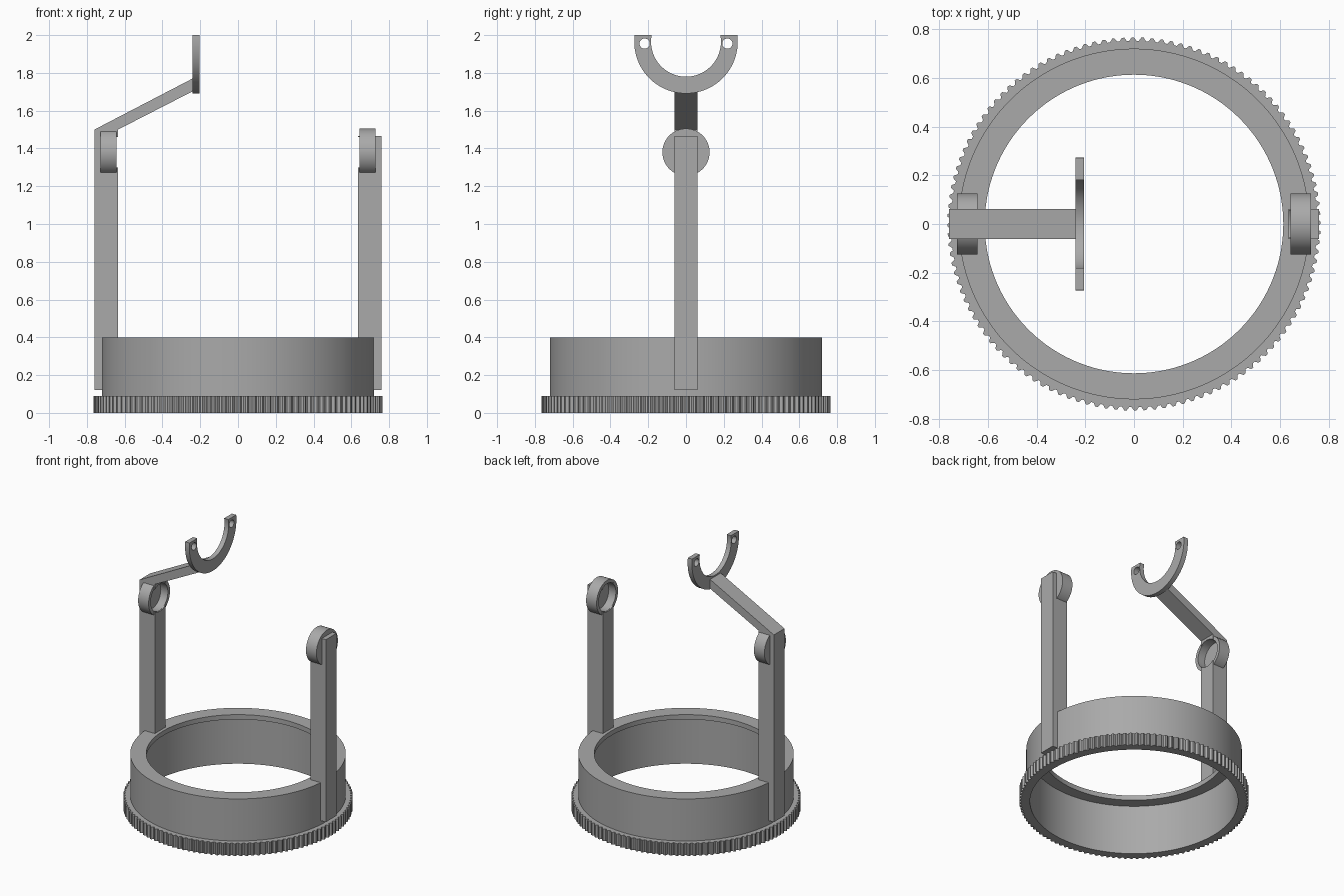
import bpy, bmesh, math
from mathutils import Matrix, Vector

if "Cube" in bpy.data.objects:
    bpy.data.objects.remove(bpy.data.objects["Cube"], do_unlink=True)

GREY = (0.4, 0.4, 0.4, 1)
grey = bpy.data.materials.new("plain_grey")
grey.use_nodes = True
grey.diffuse_color = GREY
grey.node_tree.nodes["Principled BSDF"].inputs["Base Color"].default_value = GREY

HALF = 0.062          # half width of posts and arm
CUP_Z = 1.38          # height of the cup axis
CUP_R, BORE_R = 0.125, 0.1


def finish(name, bm):
    bmesh.ops.remove_doubles(bm, verts=bm.verts, dist=1e-5)
    bmesh.ops.recalc_face_normals(bm, faces=bm.faces)
    mesh = bpy.data.meshes.new(name)
    bm.to_mesh(mesh)
    bm.free()
    mesh.materials.append(grey)
    obj = bpy.data.objects.new(name, mesh)
    bpy.context.collection.objects.link(obj)
    return obj


def activate(obj):
    bpy.ops.object.select_all(action='DESELECT')
    obj.select_set(True)
    bpy.context.view_layer.objects.active = obj


def smooth(obj):
    activate(obj)
    bpy.ops.object.shade_smooth_by_angle(angle=math.radians(30))


def lathe(name, profile, steps, closed=True, tooth=0, matrix=Matrix()):
    """Revolve (radius, height) points; tooth raises the widest radius on alternate pairs."""
    bm = bmesh.new()
    widest = max(r for r, h in profile)
    rings = []
    for i in range(steps):
        a = 2 * math.pi * i / steps
        ring = []
        for r, h in profile:
            if r == widest and i % 4 < 2:
                r += tooth
            ring.append(bm.verts.new(matrix @ Vector((r * math.cos(a), r * math.sin(a), h))))
        rings.append(ring)
    count = len(profile)
    for i, ring in enumerate(rings):
        after = rings[(i + 1) % steps]
        for j in range(count if closed else count - 1):
            k = (j + 1) % count
            bm.faces.new((ring[j], after[j], after[k], ring[k]))
    return finish(name, bm)


def prism(name, outline, place, start, end):
    """Extrude a flat outline; place(u, v, w) gives the 3D point."""
    bm = bmesh.new()
    face = bm.faces.new([bm.verts.new(place(u, v, start)) for u, v in outline])
    new = bmesh.ops.extrude_face_region(bm, geom=[face])["geom"]
    shift = Vector(place(0, 0, end)) - Vector(place(0, 0, start))
    bmesh.ops.translate(bm, vec=shift, verts=[g for g in new if isinstance(g, bmesh.types.BMVert)])
    return finish(name, bm)


def drill(obj, centre, radius, depth):
    """Cut a round hole along x."""
    bm = bmesh.new()
    turn = Matrix.Translation(centre) @ Matrix.Rotation(math.pi / 2, 4, 'Y')
    bmesh.ops.create_cone(bm, cap_ends=True, segments=64, radius1=radius, radius2=radius,
                          depth=depth, matrix=turn)
    cutter = finish("cutter", bm)
    cutter.hide_render = True
    mod = obj.modifiers.new("hole", 'BOOLEAN')
    mod.operation, mod.solver, mod.object = 'DIFFERENCE', 'EXACT', cutter
    activate(obj)
    bpy.ops.object.modifier_apply(modifier=mod.name)
    bpy.data.objects.remove(cutter, do_unlink=True)


def arc(radius, z, start, end, steps=48):
    return [(radius * math.cos(a), z + radius * math.sin(a))
            for a in (start + (end - start) * i / steps for i in range(steps + 1))]


# Base collar with an inward lip at the top
smooth(lathe("base_collar", [(0.695, 0), (0.72, 0), (0.72, 0.4), (0.613, 0.4),
                             (0.613, 0.365), (0.695, 0.365)], 160))

# Toothed flange round the foot
smooth(lathe("toothed_flange", [(0.719, 0), (0.752, 0), (0.752, 0.09), (0.719, 0.09)],
             480, tooth=0.014))

# Posts, notched below to sit on the collar; the right-hand one carries the arm
foot = [(0.635, 0.37), (0.71, 0.37), (0.71, 0.12), (0.76, 0.12)]
left_post = foot + [(0.76, 1.465), (0.635, 1.465)]
right_post = foot + [(0.76, 1.5), (0.235, 1.773), (0.235, 1.705), (0.635, 1.5)]
for name, outline, side in (("left_post", left_post, 1), ("right_post_and_arm", right_post, -1)):
    post = prism(name, outline, lambda u, v, w: (side * u, w, v), -HALF, HALF)
    drill(post, (side * 0.655, 0, CUP_Z), BORE_R + 0.001, 0.1)
    smooth(post)

# Round cups, open toward the middle
for name, side in (("left_cup", 1), ("right_cup", -1)):
    axes = Matrix(((0, 0, side, 0), (1, 0, 0, 0), (0, 1, 0, CUP_Z), (0, 0, 0, 1)))
    smooth(lathe(name, [(0, 0.70), (BORE_R, 0.70), (BORE_R, 0.642), (CUP_R, 0.642),
                        (CUP_R, 0.727), (0, 0.727)], 64, closed=False, matrix=axes))

# U-shaped yoke at the arm's end, with a pin hole in each tip
YOKE_Z, OUTER, INNER = 1.965, 0.274, 0.185
top = math.asin((2 - YOKE_Z) / OUTER)
inner_top = math.asin((2 - YOKE_Z) / INNER)
outline = (arc(OUTER, YOKE_Z, -math.pi - top, top)
           + arc(INNER, YOKE_Z, inner_top, -math.pi - inner_top))
yoke = prism("yoke", outline, lambda u, v, w: (w, u, v), -0.24, -0.205)
for side in (1, -1):
    drill(yoke, (-0.22, side * 0.219, 1.955), 0.027, 0.2)
smooth(yoke)
